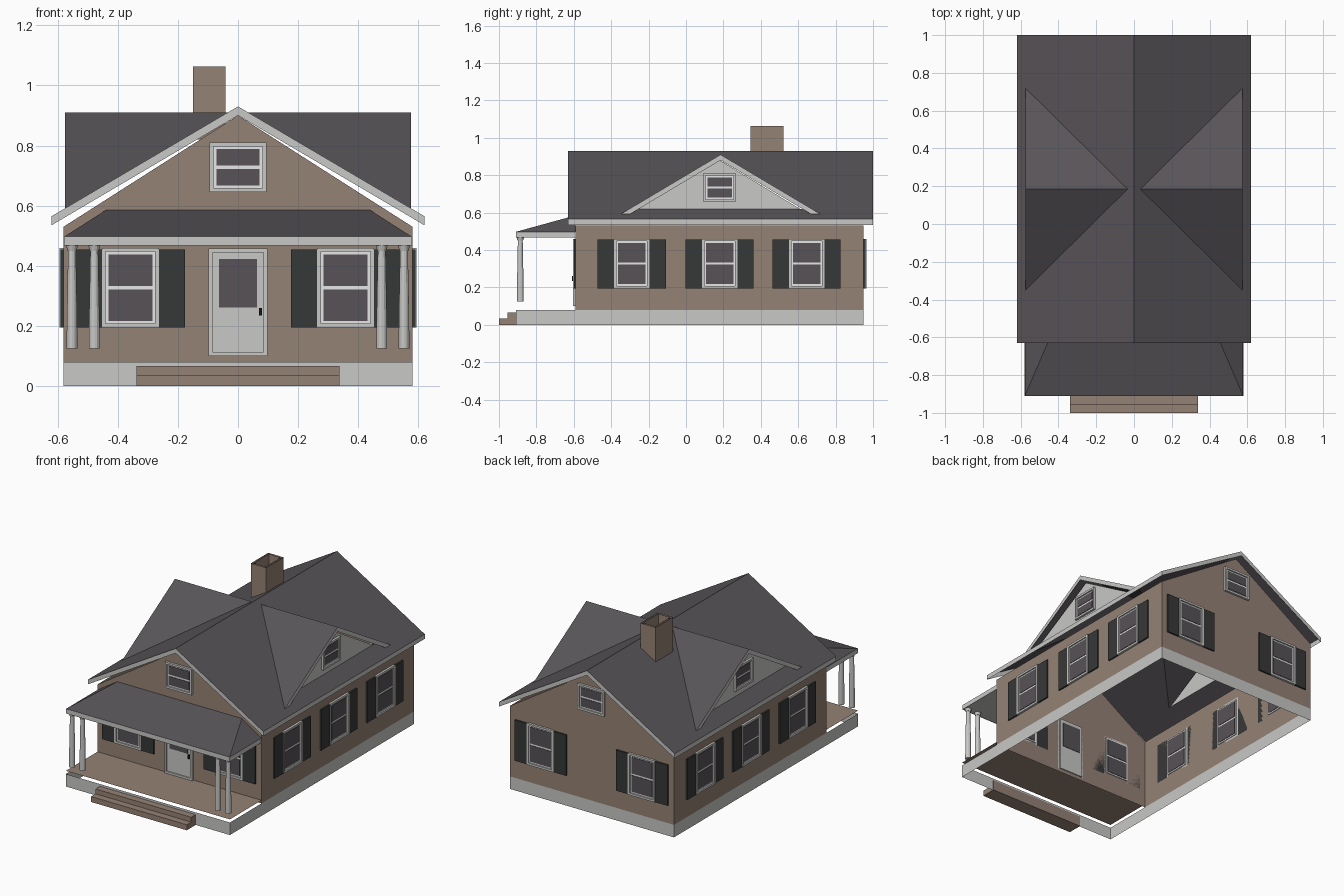
import bpy, bmesh, math
from mathutils import Matrix, Vector

cube = bpy.data.objects.get("Cube")
if cube:
    bpy.data.objects.remove(cube, do_unlink=True)


def material(name, *rgb):
    lin = [((c / 255 + 0.055) / 1.055) ** 2.4 for c in rgb] + [1]
    m = bpy.data.materials.new(name)
    m.use_nodes = True
    m.diffuse_color = lin
    m.node_tree.nodes["Principled BSDF"].inputs["Base Color"].default_value = lin
    return m


BROWN = material("brown siding", 149, 130, 117)
GREY = material("pale grey trim", 200, 200, 198)
ROOF = material("charcoal shingle", 88, 84, 88)
GLASS = material("dark glass", 87, 82, 87)
SHUTTER = material("shutter black", 54, 56, 55)
WHITE = material("white sash", 255, 255, 255)
BLACK = material("black metal", 25, 25, 25)


def finish(name, bm, mats):
    me = bpy.data.meshes.new(name)
    bm.to_mesh(me)
    bm.free()
    for m in mats:
        me.materials.append(m)
    ob = bpy.data.objects.new(name, me)
    bpy.context.collection.objects.link(ob)
    return ob


def sheets(name, polygons, mat, ref=(0, 0.18, 0)):
    """Thin panels whose faces point away from ref."""
    bm = bmesh.new()
    for poly in polygons:
        f = bm.faces.new([bm.verts.new(p) for p in poly])
        f.normal_update()
        if f.normal.dot(f.calc_center_median() - Vector(ref)) < 0:
            f.normal_flip()
    bmesh.ops.remove_doubles(bm, verts=bm.verts, dist=1e-5)
    return finish(name, bm, [mat])


def boxes(name, parts, matrix=Matrix()):
    """Parts are (low corner, high corner, material)."""
    bm = bmesh.new()
    mats = []
    for lo, hi, mat in parts:
        if mat not in mats:
            mats.append(mat)
        lo, hi = Vector(lo), Vector(hi)
        place = matrix @ Matrix.Translation((lo + hi) / 2) @ Matrix.Diagonal((*(hi - lo), 1))
        made = bmesh.ops.create_cube(bm, size=1, matrix=place)
        for f in {f for v in made["verts"] for f in v.link_faces}:
            f.material_index = mats.index(mat)
    return finish(name, bm, mats)


def ring(x0, x1, y0, y1, z0, z1):
    """Four upright walls around a rectangle."""
    c = [(x0, y0), (x1, y0), (x1, y1), (x0, y1)]
    return [[(*c[i], z0), (*c[i - 1], z0), (*c[i - 1], z1), (*c[i], z1)] for i in range(4)]


def frame(half, z0, z1, w, depth):
    """Four trim boards; local -y points out of the wall."""
    return [((-half, -depth, z0), (-half + w, 0, z1), GREY),
            ((half - w, -depth, z0), (half, 0, z1), GREY),
            ((-half + w, -depth, z0), (half - w, 0, z0 + w), GREY),
            ((-half + w, -depth, z1 - w), (half - w, 0, z1), GREY)]


def window(name, x, y, angle, half=0.095, z0=0.195, z1=0.46, shutters=True):
    w, s = 0.013, 0.022
    mid = (z0 + z1) / 2
    parts = frame(half, z0, z1, w, 0.014)
    parts.append(((-half + w, -0.005, z0 + w), (half - w, 0.005, z1 - w), WHITE))
    for a, b in ((z0 + s, mid - 0.006), (mid + 0.006, z1 - s)):
        parts.append(((-half + s, -0.008, a), (half - s, 0.008, b), GLASS))
    if shutters:
        for a in (-half - 0.087, half):
            parts.append(((a, -0.01, z0), (a + 0.087, 0, z1 - 0.005), SHUTTER))
    boxes(name, parts, Matrix.Translation((x, y, 0)) @ Matrix.Rotation(math.radians(angle), 4, 'Z'))


# Main dimensions
W, FRONT, BACK, PORCH = 0.58, -0.59, 0.95, -0.91
EAVE_X, RIDGE, PITCH = 0.62, 0.93, 0.589
ROOF_Y = (-0.63, 1.0)
MID = 0.185                     # centre line of the side gables
FASCIA = 0.03


def roof_z(x):
    return RIDGE - PITCH * abs(x)


# Foundation, walls and porch deck
sheets("foundation", ring(-W, W, PORCH, BACK, 0, 0.08), GREY)
gables = [[(-W, y, 0.08), (W, y, 0.08), (W, y, 0.53), (0, y, 0.9), (-W, y, 0.53)]
          for y in (FRONT, BACK)]
sides = [[(x, FRONT, 0.08), (x, BACK, 0.08), (x, BACK, 0.53), (x, FRONT, 0.53)] for x in (-W, W)]
sheets("walls", gables + sides, BROWN)
sheets("porch_deck", [[(-W, PORCH, 0.1), (W, PORCH, 0.1), (W, FRONT, 0.1), (-W, FRONT, 0.1)]], BROWN)
boxes("porch_steps", [((-0.338, -1, 0), (0.338, -0.905, 0.035), BROWN),
                      ((-0.338, -0.955, 0.035), (0.338, -0.905, 0.066), BROWN)])

# Main roof, left open under the side gables
IN_X, WALL_X, OUT_X = 0.034, 0.526, 0.575
slope = (0.72 - MID) / (OUT_X - IN_X)
panels, trim = [], []
for s in (-1, 1):
    for y in ROOF_Y:
        d = 1 if y > MID else -1
        outline = [(0, y), (0, MID), (IN_X, MID), (WALL_X, MID + d * slope * (WALL_X - IN_X)),
                   (WALL_X, MID), (EAVE_X, MID), (EAVE_X, y)]
        panels.append([(s * px, py, roof_z(px)) for px, py in outline])
        e = roof_z(EAVE_X)
        trim.append([(0, y, RIDGE), (s * EAVE_X, y, e), (s * EAVE_X, y, e - FASCIA),
                     (0, y, RIDGE - FASCIA)])
    trim.append([(s * EAVE_X, y, z) for y, z in
                 ((ROOF_Y[0], e), (ROOF_Y[1], e), (ROOF_Y[1], e - FASCIA), (ROOF_Y[0], e - FASCIA))])
sheets("main_roof", panels, ROOF)
sheets("roof_fascia", trim, GREY)

# Side gables
top, low = roof_z(IN_X), roof_z(OUT_X)
for s, side in ((1, "left"), (-1, "right")):
    reach = 0.72 - MID
    sheets(side + "_gable_roof",
           [[(s * IN_X, MID, top), (s * OUT_X, MID, top), (s * OUT_X, MID + d * reach, low)]
            for d in (-1, 1)], ROOF)
    sheets(side + "_gable_rake",
           [[(s * OUT_X, MID, top), (s * OUT_X, MID + d * reach, low),
             (s * OUT_X, MID + d * (reach - 0.05), low), (s * OUT_X, MID, top - FASCIA)]
            for d in (-1, 1)], GREY)
    sheets(side + "_gable_wall",
           [[(s * WALL_X, -0.29, 0.62), (s * WALL_X, 0.61, 0.62), (s * WALL_X, 0.18, 0.88)]], GREY)
    window(side + "_gable_window", s * WALL_X, 0.18, 90 * s, 0.088, 0.658, 0.81, False)

# Porch roof
px, pz = 0.578, 0.497
tx, tz = 0.44, 0.585
sheets("porch_roof",
       [[(-px, PORCH, pz), (px, PORCH, pz), (tx, FRONT, tz), (-tx, FRONT, tz)]] +
       [[(s * px, PORCH, pz), (s * px, FRONT, pz), (s * tx, FRONT, tz)] for s in (-1, 1)], ROOF)
sheets("porch_fascia", ring(-px, px, PORCH, FRONT - 0.002, pz - FASCIA, pz), GREY, (0, -0.75, pz))
sheets("porch_ceiling", [[(-px, PORCH, 0.47), (px, PORCH, 0.47), (px, FRONT, 0.47), (-px, FRONT, 0.47)]],
       GREY, (0, -0.75, 1))

# Porch columns in pairs at both corners
for i, x in enumerate((-0.552, -0.478, 0.478, 0.552)):
    bm = bmesh.new()
    for z0, z1, r0, r1 in ((0.125, 0.24, 0.018, 0.017), (0.24, 0.45, 0.017, 0.013),
                           (0.45, 0.468, 0.015, 0.02)):
        bmesh.ops.create_cone(bm, cap_ends=True, segments=12, radius1=r0, radius2=r1, depth=z1 - z0,
                              matrix=Matrix.Translation((x, -0.886, (z0 + z1) / 2)))
    finish(f"porch_column_{i + 1}", bm, [GREY])

# Chimney: outer stack and inner flue, open on top
for name, inset in (("chimney_stack", 0), ("chimney_flue", 0.012)):
    sheets(name, ring(-0.15 + inset, -0.042 - inset, 0.345 + inset, 0.52 - inset, 0.82, 1.062),
           BROWN, (-0.096, 0.43, 0.94))

# Windows
for n, (y, angle) in {"front": (FRONT, 0), "back": (BACK, 180)}.items():
    for x in (-0.358, 0.358):
        window(f"{n}_window", x, y, angle)
    window(f"{n}_attic_window", 0, y, angle, 0.094, 0.645, 0.81, False)
for s, side in ((1, "left"), (-1, "right")):
    for y in (-0.29, 0.18, 0.645):
        window(f"{side}_window", s * W, y, 90 * s)

# Front door
boxes("front_door", frame(0.098, 0.1, 0.458, 0.013, 0.014) + [
    ((-0.085, -0.006, 0.104), (0.085, 0.006, 0.445), GREY),
    ((-0.064, -0.009, 0.262), (0.064, 0.009, 0.422), GLASS),
    ((0.07, -0.02, 0.235), (0.079, -0.006, 0.26), BLACK)], Matrix.Translation((0, FRONT, 0)))
